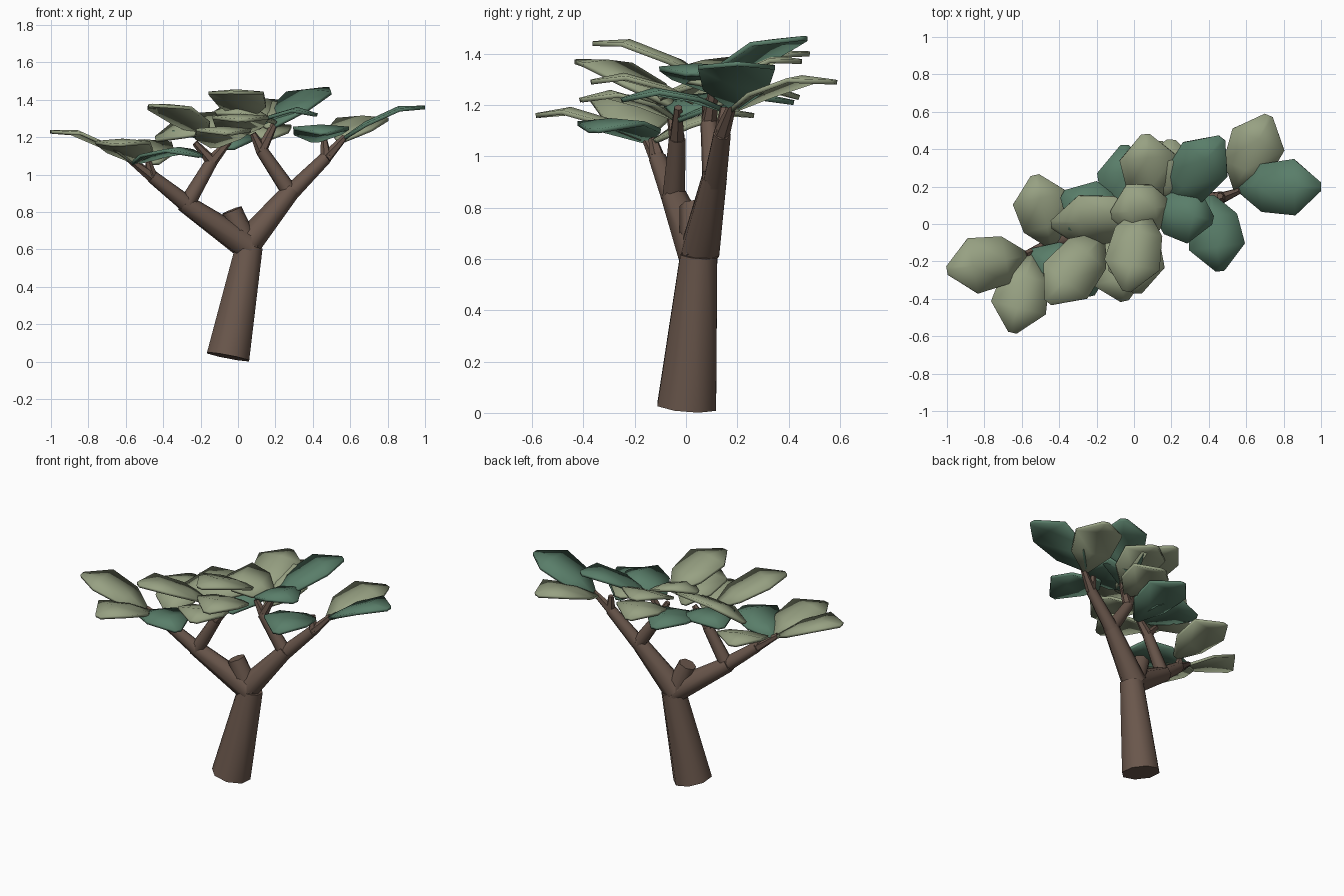
import bpy, bmesh
from mathutils import Vector

if "Cube" in bpy.data.objects:
    bpy.data.objects.remove(bpy.data.objects["Cube"])


def material(name, rgb):
    m = bpy.data.materials.new(name)
    m.use_nodes = True
    m.diffuse_color = (*rgb, 1)
    m.node_tree.nodes["Principled BSDF"].inputs["Base Color"].default_value = (*rgb, 1)
    return m


bark = material("brown bark", (0.144, 0.095, 0.072))
sage = material("sage leaf", (0.31, 0.355, 0.225))
green = material("deep green leaf", (0.1, 0.207, 0.142))


def finish(bm, name, mat, angle):
    mesh = bpy.data.meshes.new(name)
    bmesh.ops.recalc_face_normals(bm, faces=bm.faces)
    bm.to_mesh(mesh)
    bm.free()
    mesh.materials.append(mat)
    ob = bpy.data.objects.new(name, mesh)
    bpy.context.collection.objects.link(ob)
    bpy.ops.object.select_all(action="DESELECT")
    ob.select_set(True)
    bpy.context.view_layer.objects.active = ob
    bpy.ops.object.shade_smooth_by_angle(angle=angle)
    return ob


def limb(name, start, end, r1, r2, sides=7):
    """Tapered limb between two points."""
    a, b = Vector(start), Vector(end)
    bm = bmesh.new()
    bmesh.ops.create_cone(bm, cap_ends=True, segments=sides, radius1=r1, radius2=r2,
                          depth=(b - a).length)
    rot = (b - a).to_track_quat("Z", "Y").to_matrix().to_4x4()
    bm.transform(rot)
    bmesh.ops.translate(bm, verts=bm.verts, vec=(a + b) / 2)
    return finish(bm, name, bark, 0.95)


# Position along the blade, half width share, upward arch
BLADE = [(0, 0.12, 0), (0.28, 0.85, 0.7), (0.68, 1, 0.95), (1, 0.15, 0)]


def leaf(name, base, tip, mat, roll=0, half_width=0.15, arch=0.055):
    """Arched, slightly folded blade with a thin edge."""
    a, b = Vector(base), Vector(tip)
    side = (b - a).cross(Vector((0, 0, 1))).normalized()
    side = (side + Vector((0, 0, roll))).normalized()
    bm = bmesh.new()
    rows = []
    for t, w, h in BLADE:
        mid = a.lerp(b, t) + Vector((0, 0, arch * h))
        rows.append([bm.verts.new(mid + side * half_width * w * s
                                  - Vector((0, 0, 0.012 * abs(s) * w))) for s in (-1, 0, 1)])
    for r, q in zip(rows, rows[1:]):
        for i in range(2):
            bm.faces.new((r[i], r[i + 1], q[i + 1], q[i]))
    ob = finish(bm, name, mat, 0.6)
    thick = ob.modifiers.new("thickness", "SOLIDIFY")
    thick.thickness = 0.018
    thick.offset = 0


# Trunk and main fork
limb("trunk", (-0.053, 0.003, 0.026), (0.06, 0.05, 0.615), 0.124, 0.078, 8)
limb("cut_stub", (0.05, 0.05, 0.6), (-0.033, 0.03, 0.81), 0.075, 0.056)

# Limbs of the left and right halves of the crown
left_fork, right_fork = (0.29, 0.11, 0.92), (-0.29, -0.05, 0.85)
left_inner, right_inner = (0.125, 0.09, 1.13), (-0.14, -0.035, 1.07)
left_outer, right_outer = (0.47, 0.14, 1.09), (-0.46, -0.11, 0.99)
limb("left_branch", (0.04, 0.05, 0.62), left_fork, 0.08, 0.05)
limb("right_branch", (0.06, 0.05, 0.61), right_fork, 0.08, 0.05)
limb("left_inner_branch", (0.28, 0.11, 0.9), left_inner, 0.046, 0.034)
limb("right_inner_branch", (-0.28, -0.05, 0.83), right_inner, 0.046, 0.034)
limb("left_outer_branch", (0.28, 0.11, 0.9), left_outer, 0.047, 0.035)
limb("right_outer_branch", (-0.27, -0.05, 0.84), right_outer, 0.047, 0.035)

twigs = [
    (left_inner, (0.2, 0.11, 1.28)), (left_inner, (0.08, 0.08, 1.22)),
    (right_inner, (-0.04, -0.03, 1.19)), (right_inner, (-0.23, -0.06, 1.17)),
    (left_outer, (0.57, 0.18, 1.2)), (left_outer, (0.46, 0.15, 1.19)),
    (right_outer, (-0.58, -0.16, 1.08)), (right_outer, (-0.48, -0.13, 1.07)),
]
for i, (a, b) in enumerate(twigs):
    limb(f"twig_{i + 1}", a, b, 0.032, 0.017, 6)

# Leaves: base, tip, colour, sideways roll
leaves = [
    ((0.56, 0.19, 1.19), (1, 0.2, 1.36), green, 0),
    ((0.55, 0.18, 1.18), (0.72, 0.58, 1.29), sage, 0),
    ((0.41, 0.15, 1.18), (0.46, -0.25, 1.22), green, 0),
    ((0.1, 0.09, 1.26), (0.42, 0.02, 1.32), green, 0),
    ((0.19, 0.1, 1.26), (0.47, 0.46, 1.46), green, 0),
    ((0.17, 0.1, 1.25), (0.2, 0.45, 1.37), sage, 0),
    ((0.15, 0.1, 1.19), (0.13, 0.44, 1.23), sage, 0),
    ((0.05, 0.08, 1.3), (-0.04, -0.36, 1.44), sage, 0),
    ((0.1, 0.09, 1.25), (0.06, 0.48, 1.4), sage, 0),
    ((-0.04, -0.03, 1.14), (-0.05, 0.42, 1.21), green, 0),
    ((-0.05, -0.03, 1.16), (-0.38, 0.16, 1.2), green, 0),
    ((-0.44, -0.12, 1.06), (-0.53, 0.26, 1.16), sage, 0),
    ((-0.57, -0.17, 1.07), (-1, -0.25, 1.23), sage, 0),
    ((-0.55, -0.17, 1.07), (-0.65, -0.58, 1.16), sage, 0),
    ((-0.56, -0.15, 1.06), (-0.2, -0.36, 1.1), green, 0),
    ((-0.17, -0.06, 1.2), (-0.46, -0.42, 1.37), sage, 0),
    ((0.04, 0.04, 1.28), (-0.44, 0, 1.19), sage, 0.4),
    ((-0.13, -0.05, 1.15), (-0.05, -0.41, 1.22), sage, 0),
    ((0, 0.03, 1.21), (0.02, -0.37, 1.29), sage, 0),
    ((0.2, 0.1, 1.28), (-0.12, 0.05, 1.33), sage, 0.2),
]
for i, (base, tip, mat, roll) in enumerate(leaves):
    leaf(f"leaf_{i + 1}", base, tip, mat, roll)
